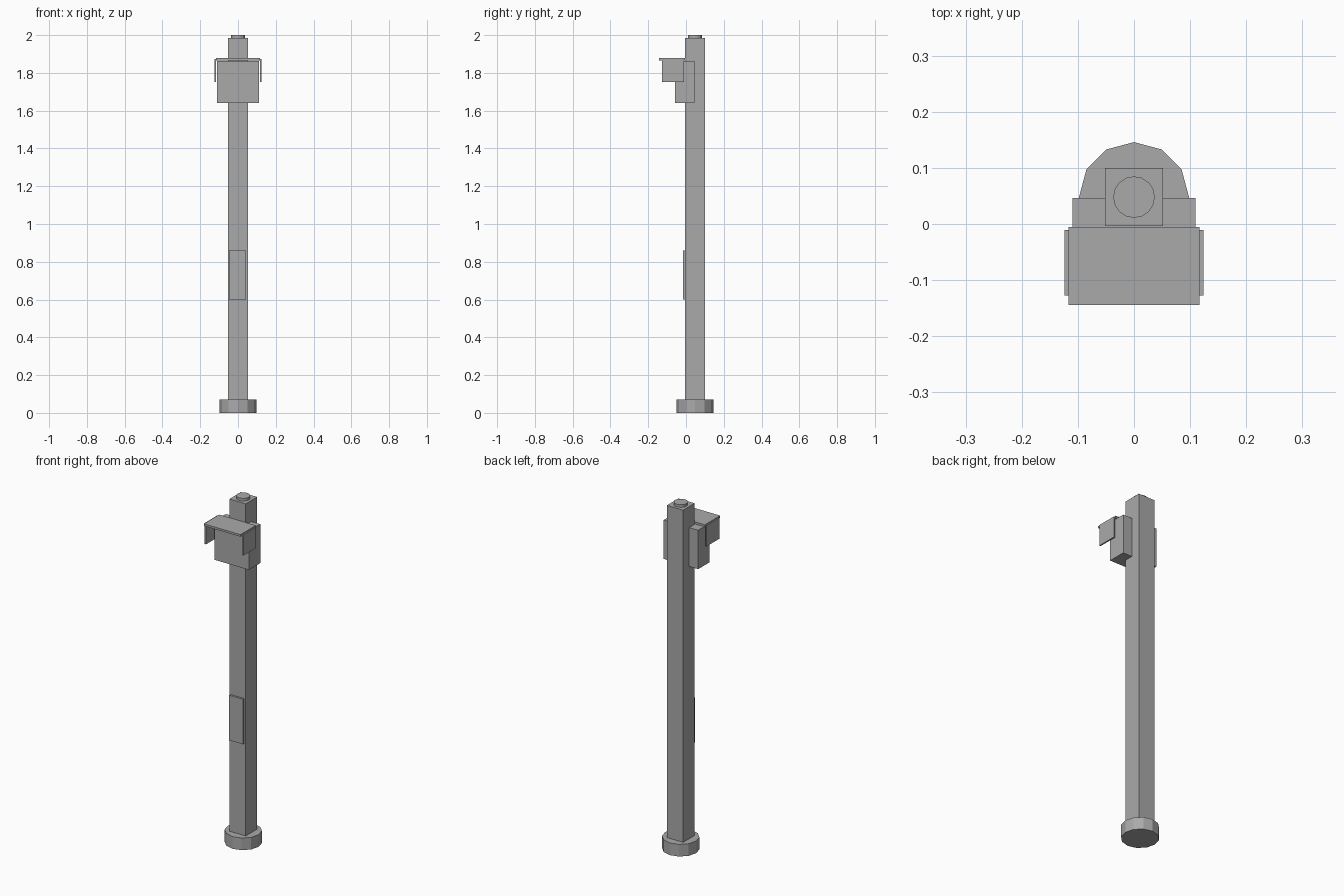
import bpy
import bmesh
import math
from mathutils import Matrix

if "Cube" in bpy.data.objects:
    bpy.data.objects.remove(bpy.data.objects["Cube"], do_unlink=True)

POST_Y = 0.048  # centre line of the post

grey = bpy.data.materials.new("plain grey")
grey.use_nodes = True
tone = (0.4, 0.4, 0.4, 1)
grey.diffuse_color = tone
grey.node_tree.nodes["Principled BSDF"].inputs["Base Color"].default_value = tone


def finish(name, bm):
    mesh = bpy.data.meshes.new(name)
    bm.to_mesh(mesh)
    bm.free()
    mesh.materials.append(grey)
    obj = bpy.data.objects.new(name, mesh)
    bpy.context.collection.objects.link(obj)
    return obj


def box(name, x, y, z):
    """Box spanning the given (low, high) ranges."""
    spans = (x, y, z)
    centre = [(lo + hi) / 2 for lo, hi in spans]
    size = [hi - lo for lo, hi in spans]
    bm = bmesh.new()
    matrix = Matrix.Translation(centre) @ Matrix.Diagonal((*size, 1))
    bmesh.ops.create_cube(bm, size=1, matrix=matrix)
    return finish(name, bm)


def disc(name, radius, sides, z):
    """Flat-sided upright cylinder on the post's centre line."""
    bm = bmesh.new()
    matrix = Matrix.Translation((0, POST_Y, sum(z) / 2)) @ Matrix.Rotation(math.pi / 2, 4, "Z")
    bmesh.ops.create_cone(bm, cap_ends=True, segments=sides, radius1=radius,
                          radius2=radius, depth=z[1] - z[0], matrix=matrix)
    return finish(name, bm)


# Post with its foot and top cap
disc("base_foot", 0.098, 12, (0, 0.07))
box("post", (-0.052, 0.052), (-0.004, 0.1), (0.07, 1.985))
disc("top_cap", 0.037, 16, (1.985, 2.0))

# Push-button panel on the front of the post
box("front_panel", (-0.047, 0.042), (-0.015, -0.004), (0.6, 0.86))

# Signal housing around the front half of the post
box("signal_housing", (-0.11, 0.11), (-0.058, 0.046), (1.64, 1.864))

# Sun hood: top plate and two side plates
box("hood_top", (-0.117, 0.117), (-0.144, -0.005), (1.866, 1.878))
for side, sign in (("left", 1), ("right", -1)):
    x = sorted((sign * 0.116, sign * 0.124))
    box(f"hood_{side}_side", x, (-0.127, -0.011), (1.753, 1.874))
